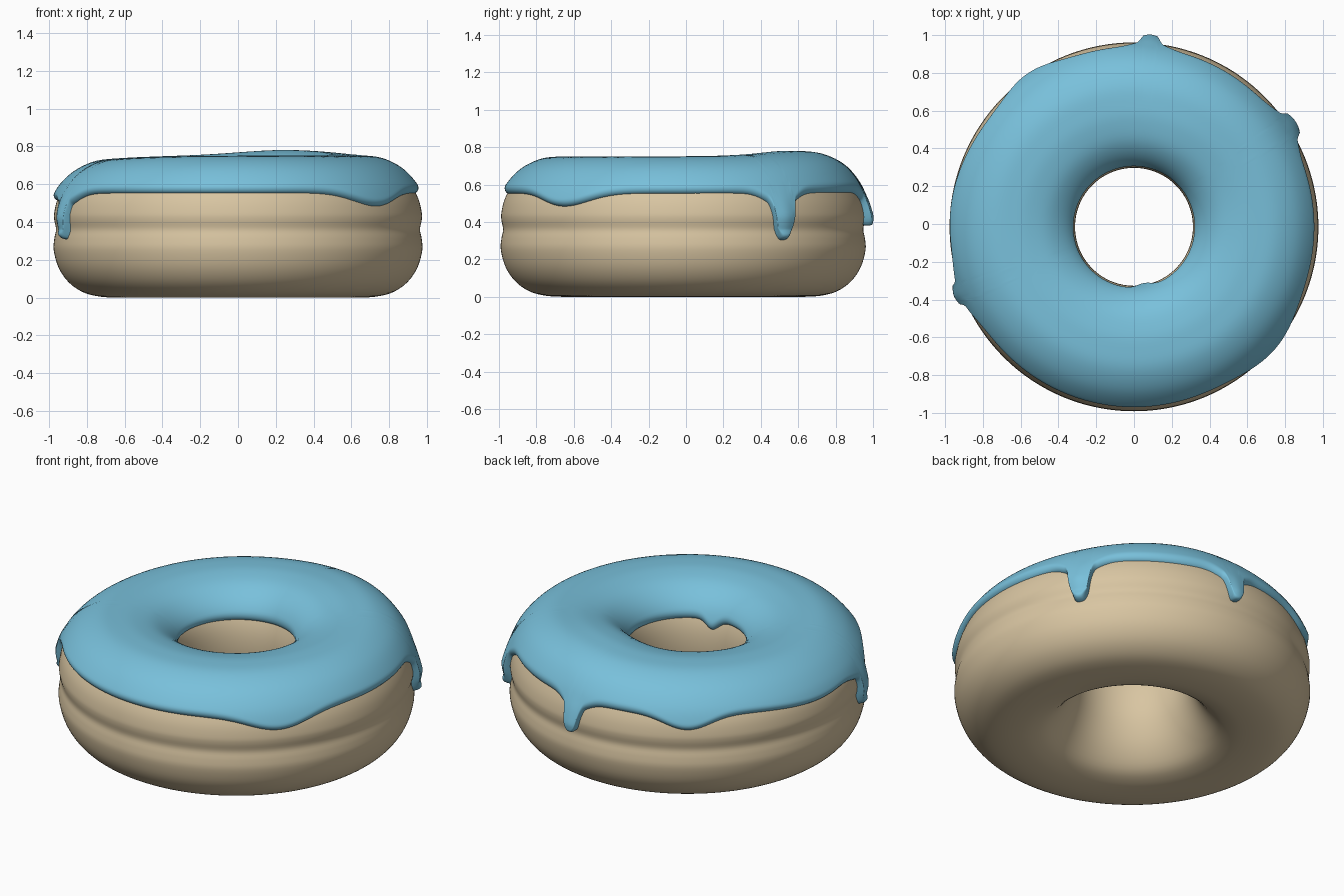
import bpy, bmesh, math

if "Cube" in bpy.data.objects:
    bpy.data.objects.remove(bpy.data.objects["Cube"])

# Tube cross-section (radius, height): hole wall, over the top, outer wall, underside
PROFILE = [(.312, .40), (.325, .52), (.37, .62), (.455, .688), (.56, .716), (.65, .72),
           (.75, .71), (.845, .665), (.915, .595), (.955, .52), (.972, .45), (.972, .41),
           (.963, .36), (.972, .31), (.975, .25), (.95, .16), (.90, .085), (.83, .033),
           (.75, .008), (.65, .0), (.55, .01), (.46, .05), (.38, .15), (.327, .28)]
COUNT = len(PROFILE)


def prof(t):
    """Smooth closed curve through the cross-section points."""
    i = math.floor(t)
    f = t - i
    a, b, c, d = (PROFILE[(i + k) % COUNT] for k in (-1, 0, 1, 2))
    return [.5 * (2 * q + (r - p) * f + (2 * p - 5 * q + 4 * r - s) * f * f
                  + (3 * q - p - 3 * r + s) * f ** 3) for p, q, r, s in zip(a, b, c, d)]


def normal(t):
    (r0, z0), (r1, z1) = prof(t - .05), prof(t + .05)
    n = math.hypot(r1 - r0, z1 - z0)
    return -(z1 - z0) / n, (r1 - r0) / n


def bump(deg, centre, width, power=2):
    d = abs((deg - centre + 180) % 360 - 180)
    return math.exp(-(d / width) ** power)


def place(r, z, deg):
    """Swing a section point round the ring; the top is slightly uneven."""
    w = min(max((z - .5) / .22, 0), 1)
    w = w * w * (3 - 2 * w)
    z += w * (.03 * bump(deg, 66, 33) - .018 * bump(deg, 185, 45))
    a = math.radians(deg)
    return r * math.cos(a), r * math.sin(a) - .015, z


def find(z, lo, hi):
    """Section parameter at height z between lo (higher) and hi (lower)."""
    for _ in range(30):
        mid = (lo + hi) / 2
        if prof(mid)[1] > z:
            lo = mid
        else:
            hi = mid
    return lo


def make_ring(name, columns, closed, color):
    bm = bmesh.new()
    cols = [[bm.verts.new(p) for p in c] for c in columns]
    n = len(cols[0])
    for i, c in enumerate(cols):
        nxt = cols[(i + 1) % len(cols)]
        for j in range(n if closed else n - 1):
            k = (j + 1) % n
            bm.faces.new((c[j], c[k], nxt[k], nxt[j])).smooth = True
    me = bpy.data.meshes.new(name)
    bm.to_mesh(me)
    bm.free()
    mat = bpy.data.materials.new(name + "_color")
    mat.diffuse_color = color
    mat.use_nodes = True
    mat.node_tree.nodes["Principled BSDF"].inputs["Base Color"].default_value = mat.diffuse_color
    me.materials.append(mat)
    ob = bpy.data.objects.new(name, me)
    bpy.context.collection.objects.link(ob)


# Dough ring
dough = [[place(*prof(j / 4), i * 2) for j in range(COUNT * 4)] for i in range(180)]
make_ring("dough", dough, True, (.69, .56, .36, 1))

# Icing: (angle, depth, width, power) of the lobes and drips of its outer edge
LOBES = [(-41, .07, 13, 2), (125, .07, 10, 2), (175, .04, 22, 2),
         (33, .08, 7, 2), (85, .06, 6, 2), (201, .07, 9, 2)]
DRIPS = [(33, .17, 3.5, 4), (85, .11, 2.9, 4), (201, .165, 2.9, 4)]
ROWS, STEPS = 50, 900
icing = []
for i in range(STEPS):
    deg = i * 360 / STEPS
    low = .553 - sum(h * bump(deg, c, w, p) for c, h, w, p in LOBES + DRIPS)
    drip = sum(bump(deg, c, w * 1.1) for c, h, w, p in DRIPS)
    t0 = find(.555 - .05 * bump(deg, 280, 9), 4, 0)
    t1 = find(low, 5, 15)
    col = []
    for j in range(ROWS + 1):
        t = t0 + (t1 - t0) * (.5 - .5 * math.cos(math.pi * j / ROWS))
        edge = min(min(t - t0, t1 - t) / .35, 1)
        outer = min(max((t - 8.5) / 2, 0), 1)
        thick = (.03 + .018 * drip * outer) * math.sqrt(1 - (1 - edge) ** 2) - .004 * (1 - edge)
        (r, z), (nr, nz) = prof(t), normal(t)
        col.append(place(r + nr * thick, z + nz * thick, deg))
    icing.append(col)
make_ring("icing", icing, False, (.19, .53, .71, 1))

# Turn all faces outward (section runs clockwise)
for ob in bpy.context.collection.objects:
    bm = bmesh.new()
    bm.from_mesh(ob.data)
    bm.faces.ensure_lookup_table()
    top = max(bm.faces, key=lambda f: f.calc_center_median().z)
    if top.normal.z < 0:
        bmesh.ops.reverse_faces(bm, faces=bm.faces)
    bm.to_mesh(ob.data)
    bm.free()
